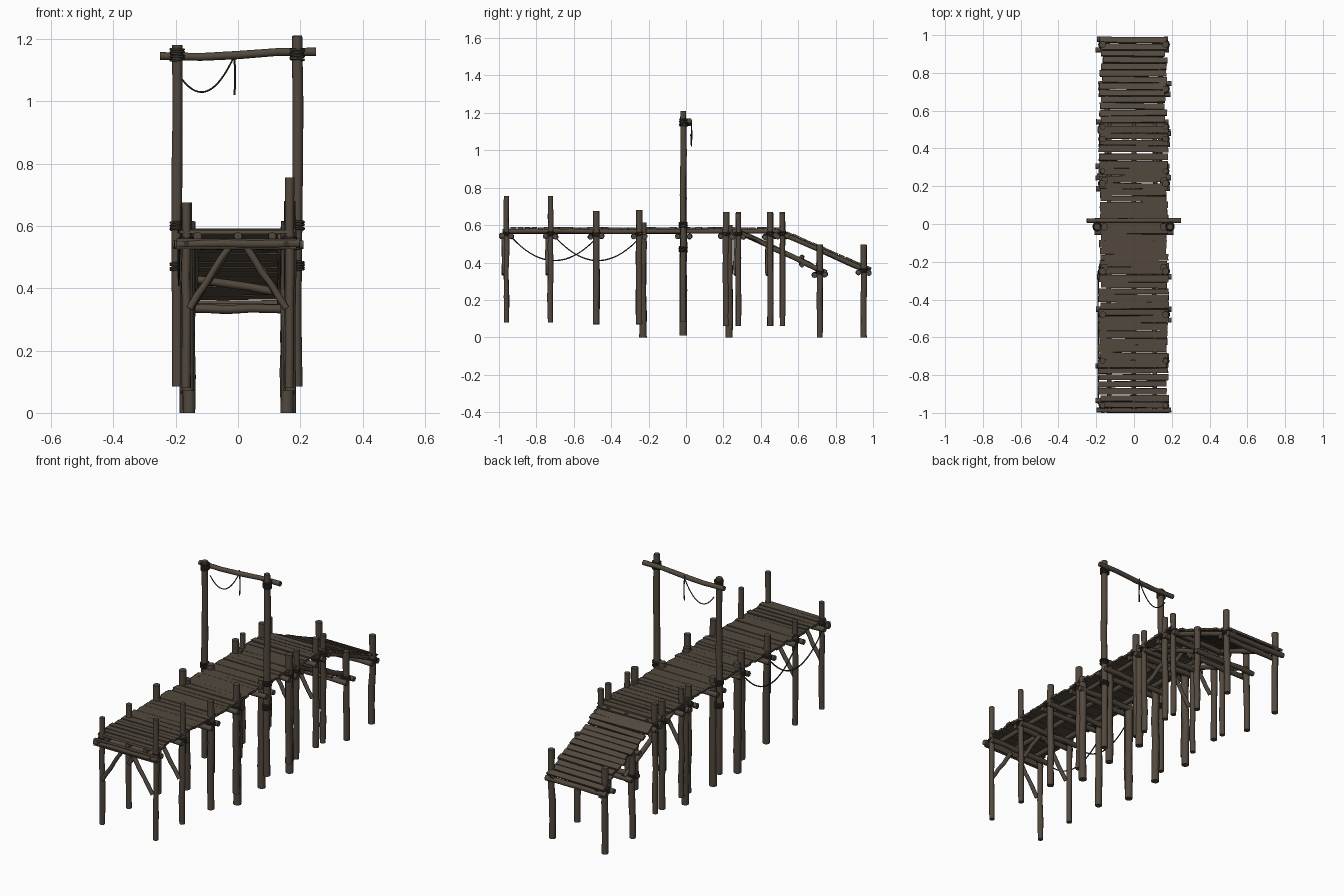
import bpy, bmesh, math, random
from mathutils import Vector, Matrix

random.seed(4)
if "Cube" in bpy.data.objects:
    bpy.data.objects.remove(bpy.data.objects["Cube"], do_unlink=True)


def material(name, rgb):
    m = bpy.data.materials.new(name)
    m.use_nodes = True
    m.diffuse_color = (*rgb, 1)
    m.node_tree.nodes["Principled BSDF"].inputs["Base Color"].default_value = (*rgb, 1)
    return m


WOOD = material("weathered wood", (0.085, 0.066, 0.048))
ROPE = material("dark rope", (0.035, 0.029, 0.022))


def finish(name, bm, mat):
    bmesh.ops.recalc_face_normals(bm, faces=bm.faces)
    mesh = bpy.data.meshes.new(name)
    bm.to_mesh(mesh)
    bm.free()
    mesh.materials.append(mat)
    for p in mesh.polygons:
        p.use_smooth = True
    mesh.set_sharp_from_angle(angle=math.radians(40))
    obj = bpy.data.objects.new(name, mesh)
    bpy.context.collection.objects.link(obj)
    return obj


def tube(name, points, r, mat=WOOD, sides=10, rough=0.0):
    """Capped tube swept along a list of points."""
    bm = bmesh.new()
    pts = [Vector(p) for p in points]
    rings = []
    for i, p in enumerate(pts):
        d = (pts[min(i + 1, len(pts) - 1)] - pts[max(i - 1, 0)]).normalized()
        ref = Vector((0, 1, 0)) if abs(d.y) < 0.9 else Vector((1, 0, 0))
        u = d.cross(ref).normalized()
        w = d.cross(u)
        k = r * (1 + random.uniform(-rough, rough))
        rings.append([bm.verts.new(p + k * (u * math.cos(a) + w * math.sin(a)))
                      for a in (math.tau * j / sides for j in range(sides))])
    for a, b in zip(rings, rings[1:]):
        for j in range(sides):
            n = (j + 1) % sides
            bm.faces.new((a[j], a[n], b[n], b[j]))
    bm.faces.new(rings[0])
    bm.faces.new(rings[-1])
    return finish(name, bm, mat)


def log(name, a, b, r, bend=0.003):
    """Slightly crooked round timber."""
    a, b = Vector(a), Vector(b)
    pts = [a.lerp(b, t / 5) for t in range(6)]
    for p in pts[1:-1]:
        p += Vector([random.uniform(-bend, bend) for _ in range(3)])
    return tube(name, pts, r, rough=0.07)


def lashing(name, x, y, z, r, turns=3):
    """Stack of rope turns round a post."""
    for i in range(turns):
        bpy.ops.mesh.primitive_torus_add(
            major_segments=14, minor_segments=6, major_radius=r, minor_radius=0.004,
            location=(x, y, z + (i - (turns - 1) / 2) * 0.008),
            rotation=(random.uniform(-.15, .15), random.uniform(-.15, .15), 0))
        obj = bpy.context.object
        obj.name = name
        obj.data.materials.append(ROPE)
        bpy.ops.object.shade_smooth()


def plank(name, y, z, depth, x0, x1, tilt=0):
    """Rough board lying across the walkway."""
    bm = bmesh.new()
    bmesh.ops.create_cube(bm, size=1)
    bmesh.ops.scale(bm, verts=bm.verts, vec=(x1 - x0, depth, 0.012))
    for v in bm.verts:
        v.co.y += random.uniform(-.0025, .0025)
        v.co.x += random.uniform(-.003, .003)
    turn = Matrix.Rotation(tilt, 4, 'X') @ Matrix.Rotation(random.uniform(-.012, .012), 4, 'Z')
    bmesh.ops.transform(bm, verts=bm.verts,
                        matrix=Matrix.Translation(((x0 + x1) / 2, y, z)) @ turn)
    finish(name, bm, WOOD)


def sag(a, b, depth, n=20):
    """Points of a hanging rope."""
    a, b = Vector(a), Vector(b)
    return [a.lerp(b, t / n) - Vector((0, 0, depth * 4 * (t / n) * (1 - t / n)))
            for t in range(n + 1)]


DECK = 0.583

# Level deck
y = -0.975
while y < 0.49:
    sparse = y < -0.78 or y > 0.3
    step = random.uniform(0.031, 0.042)
    gap = 0.006 if sparse else 0.002
    plank("deck_plank", y + step / 2, DECK + random.uniform(-.002, .002), step - gap,
          -0.182 + random.uniform(-.01, .006), 0.176 + random.uniform(-.008, .01))
    y += step
for x in (-0.13, 0, 0.11):
    log("deck_stringer", (x, -0.98, 0.567), (x, 0.53, 0.567), 0.013)

# Sloping ramp
top, foot = Vector((0, 0.5, 0.578)), Vector((0, 0.99, 0.366))
slope = math.atan2(foot.z - top.z, foot.y - top.y)
COUNT = 14
for i in range(COUNT):
    p = top.lerp(foot, (i + 0.5) / COUNT)
    plank("ramp_plank", p.y, p.z + random.uniform(-.002, .002), 0.033,
          -0.173 + random.uniform(-.012, .008), 0.168 + random.uniform(-.008, .01), slope)
for x in (-0.14, 0.14):
    log("ramp_stringer", (x, 0.49, 0.565), (x, 0.985, 0.35), 0.014)
    log("lower_ramp_stringer", (x, 0.28, 0.565), (x, 0.75, 0.345), 0.014)
log("ramp_cross_brace", (-0.15, 0.62, 0.43), (0.15, 0.62, 0.385), 0.013)

# Post frames: y, bottom, left-hand top, right-hand top, crossbar height, radius
FRAMES = [
    (-0.96, 0.08, 0.675, 0.755, 0.54, 0.014),
    (-0.725, 0.08, 0.66, 0.755, 0.54, 0.015),
    (-0.48, 0.07, 0.675, 0.675, 0.54, 0.018),
    (-0.25, 0.07, 0.67, 0.68, 0.54, 0.018),
    (0.215, 0.06, 0.66, 0.67, 0.54, 0.018),
    (0.28, 0.06, 0.67, 0.665, 0.54, 0.015),
    (0.45, 0.06, 0.665, 0.67, 0.54, 0.017),
    (0.515, 0.06, 0.67, 0.665, 0.54, 0.015),
    (0.715, 0.0, 0.48, 0.495, 0.335, 0.017),
    (0.95, 0.0, 0.48, 0.495, 0.345, 0.017),
]
for y, low, top_l, top_r, bar, r in FRAMES:
    for x, high in ((-0.166, top_l), (0.166, top_r)):
        lean = random.uniform(-.006, .006)
        log("post", (x + lean, y, low), (x, y, high), r)
        lashing("post_lashing", x, y, bar + 0.012, r + 0.003)
    for dy in (-1, 1):
        off = dy * (r + 0.011)
        log("crossbar", (-0.195 + random.uniform(-.01, .01), y + off, bar),
            (0.19 + random.uniform(-.01, .01), y + off, bar + random.uniform(-.006, .006)), 0.014)

# Diagonal braces under the deck
for y in (-0.96, -0.725, 0.28, 0.45):
    for s in (-1, 1):
        log("diagonal_brace", (s * 0.155, y - 0.015, 0.335), (s * 0.025, y - 0.015, 0.535), 0.011)

# Front beam with bolt heads
bm = bmesh.new()
bmesh.ops.create_cube(bm, size=1, matrix=Matrix.Translation((-0.005, -0.985, 0.542))
                      @ Matrix.Diagonal((0.385, 0.02, 0.034, 1)))
finish("front_beam", bm, WOOD)
for x in (-0.165, 0.155):
    tube("beam_bolt", [(x, -1.0, 0.542), (x, -0.98, 0.542)], 0.009, ROPE)

# Thick inner piles standing on the bed
for y, low in ((-0.23, 0), (-0.015, 0.01), (0.23, 0)):
    for x in (-0.157, 0.157):
        log("pile", (x, y, low), (x, y, 0.615 if y < 0.1 else 0.6), 0.02)

# Gate: tall posts lashed to the middle piles, with a top bar
for x, high in ((-0.195, 1.18), (0.19, 1.21)):
    log("gate_post", (x, -0.015, 0.085), (x, -0.015, high), 0.017)
    lashing("gate_top_lashing", x, -0.012, 1.15, 0.021, 5)
    for z in (0.6, 0.47):
        lashing("gate_pile_lashing", x, -0.015, z, 0.021, 4)
for dy in (-0.045, 0.018):
    log("gate_crossbar", (-0.21, dy, 0.54), (0.21, dy, 0.54), 0.014)
tube("gate_top_bar", [(-0.25, 0.018, 1.145), (-0.12, 0.018, 1.142), (0, 0.018, 1.148),
                      (0.13, 0.018, 1.158), (0.25, 0.018, 1.158)], 0.013, rough=0.08)

# Hanging ropes
tube("gate_rope", sag((-0.19, 0.025, 1.085), (-0.012, 0.03, 1.145), 0.083), 0.0028, ROPE, 6)
tube("gate_rope_end", [(-0.012, 0.03, 1.16), (-0.009, 0.031, 1.08), (-0.011, 0.03, 1.02)],
     0.0032, ROPE, 6)
for a, b in ((-0.95, -0.48), (-0.715, -0.25)):
    tube("side_rope", sag((-0.19, a, 0.555), (-0.19, b, 0.53), 0.132), 0.0035, ROPE, 6)
